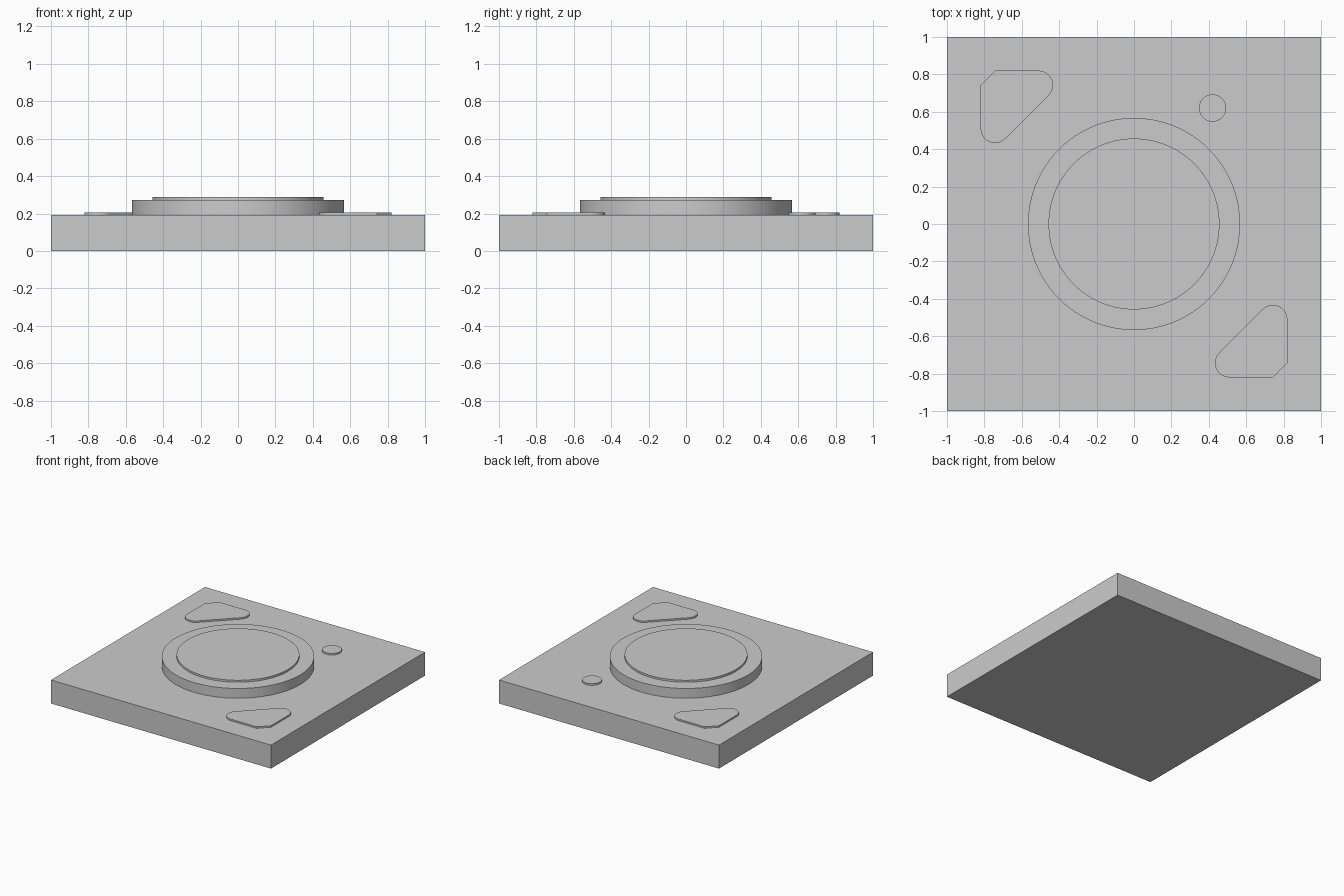
import bpy, bmesh
from math import cos, sin, radians, pi

cube = bpy.data.objects.get("Cube")
if cube:
    bpy.data.objects.remove(cube, do_unlink=True)

GREY = (0.6, 0.6, 0.6, 1.0)
grey = bpy.data.materials.new("plain_grey")
grey.use_nodes = True
grey.diffuse_color = GREY
for node in grey.node_tree.nodes:
    if node.type == 'BSDF_PRINCIPLED':
        node.inputs["Base Color"].default_value = GREY

BASE_TOP, PAD_TOP, PLINTH_TOP, DISC_TOP = 0.193, 0.206, 0.273, 0.289


def arc(cx, cy, r, start, end, steps):
    """Points along an arc, angles in degrees."""
    angles = [radians(start + (end - start) * i / steps) for i in range(steps + 1)]
    return [(cx + r * cos(a), cy + r * sin(a)) for a in angles]


def circle(cx, cy, r, sides):
    return arc(cx, cy, r, 0, 360, sides)[:-1]


def prism(name, outline, z0, z1):
    """Extrude a flat outline between two heights."""
    bm = bmesh.new()
    face = bm.faces.new([bm.verts.new((x, y, z0)) for x, y in outline])
    top = bmesh.ops.extrude_face_region(bm, geom=[face])["geom"]
    for v in top:
        if isinstance(v, bmesh.types.BMVert):
            v.co.z = z1
    bmesh.ops.recalc_face_normals(bm, faces=bm.faces)
    mesh = bpy.data.meshes.new(name)
    bm.to_mesh(mesh)
    bm.free()
    mesh.materials.append(grey)
    obj = bpy.data.objects.new(name, mesh)
    bpy.context.collection.objects.link(obj)
    bpy.ops.object.select_all(action='DESELECT')
    obj.select_set(True)
    bpy.context.view_layer.objects.active = obj
    bpy.ops.object.shade_smooth_by_angle(angle=radians(30))
    return obj


# Square base slab
prism("base_slab", [(-1, -1), (1, -1), (1, 1), (-1, 1)], 0, BASE_TOP)

# Round central plinth with a thin raised disc
prism("round_plinth", circle(0, 0, 0.567, 128), BASE_TOP, PLINTH_TOP)
prism("raised_disc", circle(0, 0, 0.457, 128), PLINTH_TOP, DISC_TOP)

# Small round button
prism("small_button", circle(0.42, 0.62, 0.073, 48), BASE_TOP, PAD_TOP)

# Triangular corner pads: two rounded tips and a chamfered outer corner
OUTER, NEAR, R = 0.82, 0.51, 0.077
inner = OUTER - R
pad = (arc(inner, -NEAR, R, 0, 135, 16) + arc(NEAR, -inner, R, 135, 270, 16)
       + [(inner, -OUTER), (OUTER, -inner)])
prism("front_left_pad", pad, BASE_TOP, PAD_TOP)
prism("back_right_pad", [(-x, -y) for x, y in pad], BASE_TOP, PAD_TOP)
